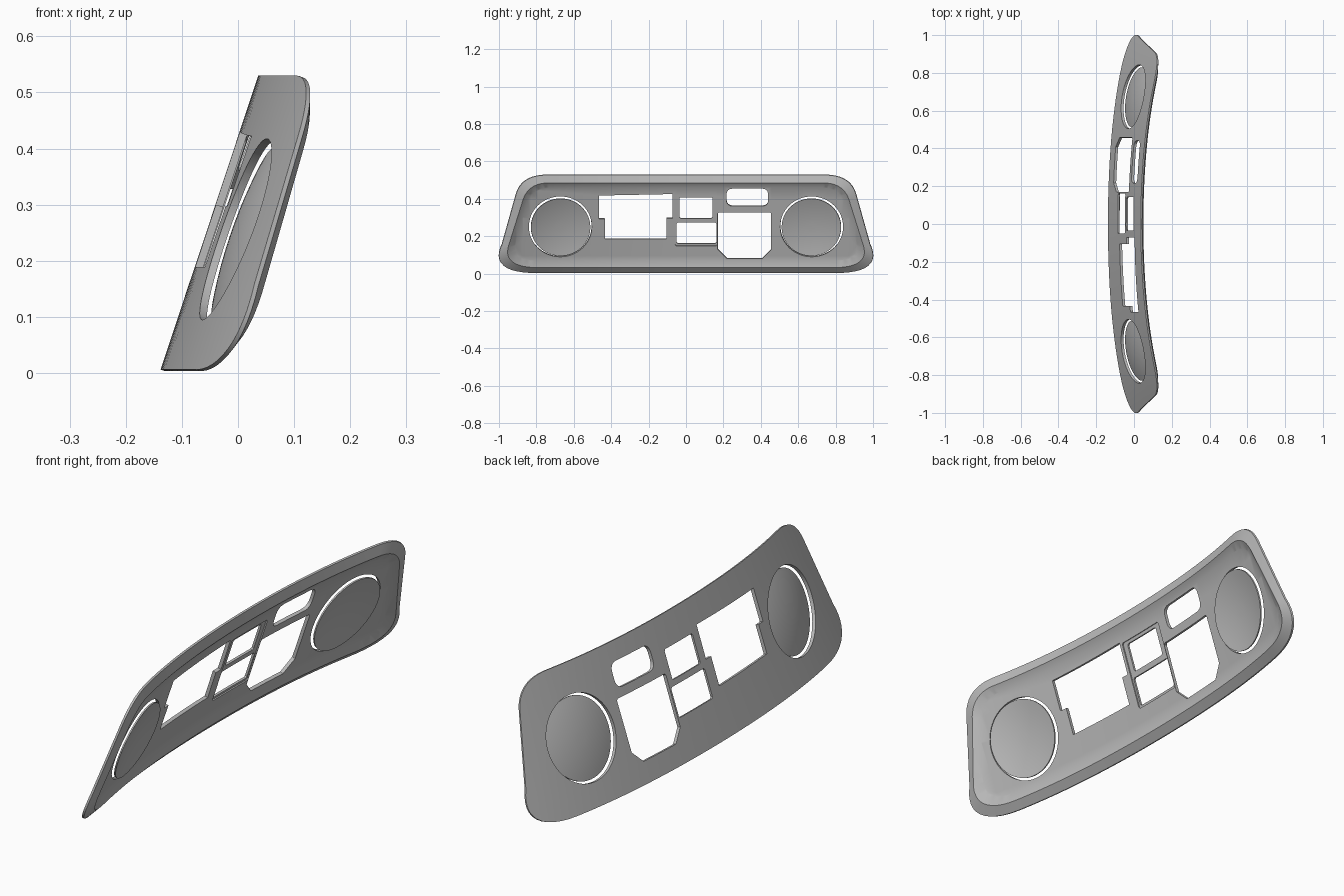
import bpy, bmesh, math
from mathutils import Vector

if "Cube" in bpy.data.objects:
    bpy.data.objects.remove(bpy.data.objects["Cube"], do_unlink=True)

RIM = 0.008      # straight edge of the border
RIDGE = 0.027    # top of the chamfered border
THICK = 0.014    # sheet inside the border

grey = bpy.data.materials.new("plain_grey")
grey.use_nodes = True
grey.diffuse_color = (0.5, 0.5, 0.5, 1)
grey.node_tree.nodes["Principled BSDF"].inputs["Base Color"].default_value = (0.5, 0.5, 0.5, 1)


def bend(p):
    """Flat plate (depth, y, z) to the leaning, bowed sheet."""
    d, y, z = p
    c = 0.08 + 0.033 * y * y + 0.05 * z
    base = Vector((-0.14 + 0.332 * z + c * y * y, y, z))
    normal = Vector((1, -2 * y * (c + 0.033 * y * y), -(0.332 + 0.05 * y * y))).normalized()
    return base + normal * d


def bezier(a, b, c, n=12):
    pts = []
    for i in range(n + 1):
        t = i / n
        pts.append(tuple((1 - t) ** 2 * a[k] + 2 * t * (1 - t) * b[k] + t * t * c[k] for k in (0, 1)))
    return pts


def outline(top, bottom):
    half = bezier(*top) + bezier(*bottom)
    return half + [(-y, z) for y, z in reversed(half)]


def loft(loops):
    """Closed solid from stacked (depth, outline) loops."""
    bm = bmesh.new()
    rings = [[bm.verts.new((d, y, z)) for y, z in pts] for d, pts in loops]
    n = len(rings[0])
    for lo, hi in zip(rings, rings[1:]):
        for i in range(n):
            j = (i + 1) % n
            bm.faces.new((lo[i], lo[j], hi[j], hi[i]))
    bm.faces.new(rings[0])
    bm.faces.new(rings[-1])
    bmesh.ops.recalc_face_normals(bm, faces=bm.faces)
    return bm


def add_object(name, bm):
    mesh = bpy.data.meshes.new(name)
    bm.to_mesh(mesh)
    bm.free()
    obj = bpy.data.objects.new(name, mesh)
    bpy.context.collection.objects.link(obj)
    return obj


def rect(y0, y1, z0, z1, low=0.006, high=0.006, n=1):
    """Rectangle with clipped (n = 1) or rounded corners."""
    return (bezier((y0, z0 + low), (y0, z0), (y0 + low, z0), n)
            + bezier((y1 - low, z0), (y1, z0), (y1, z0 + low), n)
            + bezier((y1, z1 - high), (y1, z1), (y1 - high, z1), n)
            + bezier((y0 + high, z1), (y0, z1), (y0, z1 - high), n))


def circle(y, z, r, n=64):
    return [(y + r * math.cos(2 * math.pi * i / n), z + 0.955 * r * math.sin(2 * math.pi * i / n))
            for i in range(n)]


def finish(obj):
    obj.data.materials.clear()
    obj.data.materials.append(grey)
    bpy.ops.object.select_all(action='DESELECT')
    obj.select_set(True)
    bpy.context.view_layer.objects.active = obj
    bpy.ops.object.shade_smooth_by_angle(angle=math.radians(25))


# Flat plate with a chamfered border on the inner side
outer = outline([(0.74, 0.53), (0.885, 0.53), (0.912, 0.42)],
                [(0.985, 0.16), (1.06, 0.006), (0.80, 0.006)])
ridge = outline([(0.74, 0.494), (0.845, 0.494), (0.876, 0.41)],
                [(0.952, 0.17), (1.0, 0.041), (0.79, 0.041)])
face = outline([(0.72, 0.466), (0.81, 0.466), (0.85, 0.40)],
               [(0.91, 0.18), (0.95, 0.075), (0.78, 0.075)])
panel = add_object("panel", loft([(0, outer), (RIM, outer), (RIDGE, ridge), (THICK, face)]))

# Openings
DISC_Y, DISC_Z, HOLE_R = 0.674, 0.256, 0.169
stepped = [(-0.435, 0.189), (-0.105, 0.189), (-0.105, 0.300), (-0.072, 0.300),
           (-0.072, 0.430), (-0.467, 0.422), (-0.467, 0.298), (-0.435, 0.298)]
openings = [stepped,
            rect(-0.035, 0.142, 0.298, 0.411),
            rect(-0.05, 0.162, 0.163, 0.276),
            rect(0.217, 0.441, 0.365, 0.459, 0.035, 0.035, 6),
            rect(0.170, 0.457, 0.085, 0.332, 0.048),
            circle(DISC_Y, DISC_Z, HOLE_R), circle(-DISC_Y, DISC_Z, HOLE_R)]
cuts = [(pts, -0.1) for pts in openings]
# Shallow frame around the two small openings
cuts.append((rect(-0.058, 0.168, 0.153, 0.423), THICK - 0.005))

cutters = []
for pts, depth in cuts:
    cutter = add_object("cutter", loft([(depth, pts), (0.1, pts)]))
    cutter.hide_render = True
    cutters.append(cutter)
    mod = panel.modifiers.new("cut", 'BOOLEAN')
    mod.operation = 'DIFFERENCE'
    mod.solver = 'EXACT'
    mod.object = cutter

bpy.context.view_layer.update()
cut_mesh = bpy.data.meshes.new_from_object(panel.evaluated_get(bpy.context.evaluated_depsgraph_get()))
panel.modifiers.clear()
panel.data = cut_mesh
for cutter in cutters:
    bpy.data.objects.remove(cutter, do_unlink=True)

# Slice the plate finely, then bow it
bm = bmesh.new()
bm.from_mesh(panel.data)
slices = [((0, i / 24, 0), (0, 1, 0)) for i in range(-23, 24)]
slices += [((0, 0, i / 10), (0, 0, 1)) for i in range(1, 5)]
for co, no in slices:
    bmesh.ops.bisect_plane(bm, geom=bm.verts[:] + bm.edges[:] + bm.faces[:],
                           plane_co=co, plane_no=no, dist=1e-5)
bmesh.ops.triangulate(bm, faces=bm.faces)
for v in bm.verts:
    v.co = bend(v.co)
bm.to_mesh(panel.data)
bm.free()
finish(panel)

# Dished discs set towards the inner side of the round openings
DISC_R, BULGE = 0.16, 0.015
for name, side in (("front_disc", -1), ("rear_disc", 1)):
    loops = []
    steps = [i / 8 for i in range(1, 9)]
    for base, radii in ((0.019, steps), (0.025, steps[::-1])):
        for k in radii:
            loops.append((base - BULGE * (1 - k * k), circle(side * DISC_Y, DISC_Z, DISC_R * k)))
    bm = loft(loops)
    for v in bm.verts:
        v.co = bend(v.co)
    finish(add_object(name, bm))
